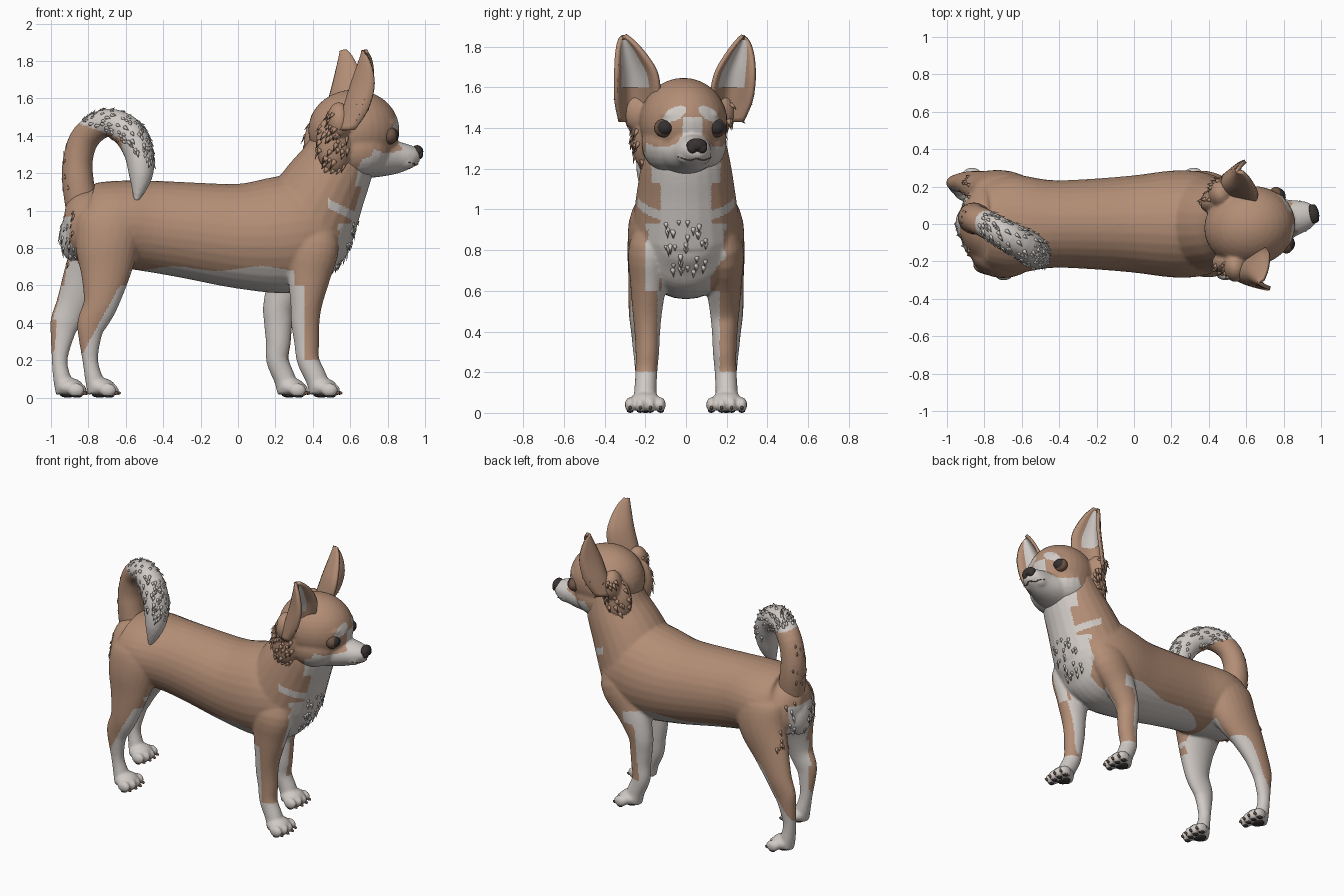
import bpy, bmesh, math, random
from mathutils import Vector, Matrix

random.seed(4)
if "Cube" in bpy.data.objects:
    bpy.data.objects.remove(bpy.data.objects["Cube"])


def material(name, rgb):
    m = bpy.data.materials.new(name)
    m.use_nodes = True
    m.diffuse_color = (*rgb, 1)
    m.node_tree.nodes["Principled BSDF"].inputs["Base Color"].default_value = (*rgb, 1)
    return m


TAN = material("tan_coat", (0.45, 0.27, 0.18))
WHITE = material("white_coat", (0.63, 0.59, 0.56))
DARK = material("nose_and_pads", (0.04, 0.033, 0.032))
EYE = material("eye_dark", (0.035, 0.03, 0.03))
RIM = material("eyelid_brown", (0.16, 0.09, 0.06))


def clamp(v):
    return max(0.0, min(1.0, v))


def spline(rows, steps=4):
    """Smooth curve through rows of numbers."""
    rows = [Vector(r) for r in rows]
    out = []
    for i in range(len(rows) - 1):
        a, b, c, d = (rows[max(0, min(len(rows) - 1, i + k))] for k in (-1, 0, 1, 2))
        for k in range(steps):
            t = k / steps
            out.append(0.5 * (2 * b + (c - a) * t + (2 * a - 5 * b + 4 * c - d) * t * t
                              + (3 * b - a - 3 * c + d) * t ** 3))
    return out + [rows[-1]]


def tube(bm, rows, sides=24):
    """Loft ellipses along x, y, z, half width sideways, half depth."""
    pts = spline(rows)
    rings = []
    for i, p in enumerate(pts):
        tan = (pts[min(i + 1, len(pts) - 1)] - pts[max(i - 1, 0)])
        tan = Vector(tan[:3]).normalized()
        v = tan.cross(Vector((0, 1, 0))).normalized()
        u = v.cross(tan)
        rings.append([bm.verts.new(Vector(p[:3]) + u * p[3] * math.cos(a) + v * p[4] * math.sin(a))
                      for a in (2 * math.pi * k / sides for k in range(sides))])
    for r, q in zip(rings, rings[1:]):
        for k in range(sides):
            n = (k + 1) % sides
            bm.faces.new((r[k], r[n], q[n], q[k]))
    bm.faces.new(rings[0][::-1])
    bm.faces.new(rings[-1])


def ball(bm, loc, size, seg=20):
    m = Matrix.Translation(loc) @ Matrix.Diagonal((*size, 1))
    bmesh.ops.create_uvsphere(bm, u_segments=seg, v_segments=seg // 2 + 2, radius=1, matrix=m)


def finish(bm, name, mats, rule=None, voxel=0, smooth=4):
    """Make an object, fuse its volumes, then colour its faces by a rule."""
    bmesh.ops.recalc_face_normals(bm, faces=bm.faces)
    me = bpy.data.meshes.new(name)
    bm.to_mesh(me)
    bm.free()
    ob = bpy.data.objects.new(name, me)
    bpy.context.collection.objects.link(ob)
    if voxel:
        mod = ob.modifiers.new("fuse", "REMESH")
        mod.mode, mod.voxel_size = "VOXEL", voxel
        mod = ob.modifiers.new("soften", "SMOOTH")
        mod.factor, mod.iterations = 0.5, smooth
        bpy.context.view_layer.update()
        ev = ob.evaluated_get(bpy.context.evaluated_depsgraph_get())
        ob.data = bpy.data.meshes.new_from_object(ev)
        ob.modifiers.clear()
    for m in mats:
        ob.data.materials.append(m)
    for f in ob.data.polygons:
        f.use_smooth = True
        if rule:
            f.material_index = int(rule(f.center))
    return ob


def fur(ob, name, where, count, length, flow):
    """Scatter small flat pointed tufts over the chosen faces."""
    faces = [f for f in ob.data.polygons if where(f.center)]
    bm = bmesh.new()
    for f in random.choices(faces, k=count):
        d = Vector(flow(f.center)).normalized()
        d = (d - f.normal * d.dot(f.normal) + f.normal * 0.3).normalized()
        side = d.cross(f.normal).normalized() * length * 0.35
        base, up = f.center - f.normal * 0.004, d * length * random.uniform(0.6, 1.2)
        v = [bm.verts.new(base + o) for o in (side, -side, f.normal * length * 0.2, up)]
        for tri in ((0, 1, 2), (0, 1, 3), (1, 2, 3), (2, 0, 3)):
            bm.faces.new([v[k] for k in tri]).material_index = f.material_index
    tufts = finish(bm, name, ob.data.materials)
    return tufts


# Torso, neck and legs fused into one body
def shift(y, z):
    return -0.145 * clamp((0.85 - z) / 0.3) - 0.025 * clamp((0.35 - z) / 0.2) if y > 0 else 0.0


body = bmesh.new()
torso = [(-.93, .97, .06, .06), (-.88, .96, .15, .15), (-.8, .93, .23, .21), (-.65, .93, .265, .23),
         (-.45, .915, .235, .245), (-.25, .893, .24, .258), (0, .865, .26, .28), (.2, .868, .285, .31),
         (.35, .885, .28, .31), (.48, .9, .235, .25), (.57, .9, .15, .16), (.6, .9, .06, .07)]
tube(body, [(x, 0, z, a, b) for x, z, a, b in torso], 32)
tube(body, [(.36, 0, .92, .265, .27), (.45, 0, 1.1, .24, .235), (.53, 0, 1.25, .215, .2), (.58, 0, 1.4, .18, .17)])
ball(body, (-.885, 0, .86), (.07, .1, .13))
HIND = [(-.68, .12, 1.06, .06, .1), (-.68, .15, .95, .115, .18), (-.7, .17, .8, .12, .17),
        (-.71, .2, .65, .085, .13), (-.735, .22, .5, .062, .093), (-.78, .22, .4, .05, .08),
        (-.792, .218, .33, .045, .063), (-.79, .21, .2, .04, .042), (-.77, .205, .1, .05, .048),
        (-.75, .205, .03, .06, .055)]
FRONT = [(.4, .14, .98, .05, .08), (.4, .18, .82, .1, .14), (.38, .185, .65, .09, .115), (.365, .19, .5, .073, .085),
         (.36, .19, .4, .063, .076), (.367, .19, .3, .058, .067), (.375, .195, .2, .054, .06),
         (.42, .2, .1, .055, .058), (.44, .2, .03, .065, .06)]
pads, claws = bmesh.new(), bmesh.new()
for side in (-1, 1):
    for leg, foot in ((HIND, -.73), (FRONT, .455)):
        tube(body, [(x + shift(side, z), side * y, z, a, b) for x, y, z, a, b in leg])
        fx, fy = foot + shift(side, 0), side * 0.2
        ball(body, (fx, fy, .055), (.075, .08, .05))
        ball(pads, (fx - .01, fy, .016), (.042, .046, .016), 12)
        for k in (-1.5, -.5, .5, 1.5):
            tx, ty = fx + .052 - .012 * abs(k), fy + k * .05
            ball(body, (tx, ty, .04), (.047, .027, .038), 12)
            ball(pads, (tx, ty, .011), (.022, .017, .011), 8)
            ball(claws, (tx + .042, ty, .025), (.016, .007, .01), 8)


def body_white(c):
    x, y, z = c
    s, leg_x = abs(y), c.x - shift(c.y, c.z)
    if z < 0.2:
        return True
    if x < -0.86 and 0.66 < z < 0.97 and s < 0.14:
        return True
    if z < 0.6:
        if x > 0:
            return s < (0.165 if y > 0 else 0.14) or leg_x < 0.355
        hock = leg_x < -0.825 and 0.25 < z < 0.42
        return not hock and (s < 0.195 or leg_x > -0.62 - 0.55 * (0.62 - z))
    if x > 0.3:
        edge = 0.46 + 0.3 * (z - 0.6) if z < 0.9 else 0.53
        bib = 0.2 if z < 0.93 else 0.125 if z < 1.13 else 0.17
        spur = abs(z - 1.02 + 0.5 * (x - .52)) < 0.025 and x > 0.48
        return (s < bib and x > edge) or spur or (s < 0.12 and z < 0.75)
    if x > -0.58:
        return z < 0.69 + 0.012 * math.sin(14 * x)
    return z < 0.72 and s < 0.17


body = finish(body, "body", (TAN, WHITE), body_white, 0.009, 6)
finish(pads, "paw_pads", (DARK,))
finish(claws, "claws", (RIM,))
fur(body, "chest_fur", lambda c: c.x > .52 and .66 < c.z < .95 and abs(c.y) < .1, 35, .045, lambda c: (.2, 0, -1))
fur(body, "rump_fur", lambda c: c.x < -.87 and .72 < c.z < 1.0, 40, .04, lambda c: (-.2, 0, -1))

# Curled tail
tail = bmesh.new()
tube(tail, [(-.83, .02, 1.0, .08, .09), (-.855, .03, 1.15, .085, .085), (-.855, .03, 1.28, .078, .08),
            (-.81, .01, 1.4, .075, .078), (-.7, -.05, 1.47, .078, .075), (-.59, -.11, 1.42, .085, .085),
            (-.53, -.15, 1.31, .085, .08), (-.52, -.18, 1.18, .065, .062), (-.545, -.2, 1.05, .012, .012)])
tail = finish(tail, "tail", (TAN, WHITE),
              lambda c: c.z > 1.16 - 0.36 * c.x and c.x > -.85 or c.x > -.62, 0.01, 3)
fur(tail, "tail_fur", lambda c: c.x > -.84 and c.z > 1.12 and (c.x + .72) + 1.6 * (c.z - 1.38) > .05, 150, .04,
    lambda c: (c.z - 1.3, -.3, -.72 - c.x))
fur(tail, "tail_base_fur", lambda c: c.x < -.9 and c.z > 1.1, 18, .03, lambda c: (0, 0, 1))

# Head, modelled straight and turned at the end
head = bmesh.new()
ball(head, (.62, 0, 1.43), (.245, .215, .217), 32)
tube(head, [(.66, 0, 1.29, .15, .12), (.76, 0, 1.285, .135, .105), (.85, 0, 1.285, .1, .088),
            (.92, 0, 1.29, .08, .066), (.96, 0, 1.297, .058, .046), (.975, 0, 1.3, .03, .025)])
for s in (-1, 1):
    ball(head, (.63, s * .08, 1.325), (.17, .13, .14))
    ball(head, (.48, s * .165, 1.36), (.1, .07, .16))
    ball(head, (.5, s * .2, 1.48), (.065, .08, .1))
    ball(head, (.78, s * .09, 1.465), (.055, .06, .035))
    ball(head, (.89, s * .04, 1.265), (.06, .045, .045))


def oval(a, b, ra, rb):
    return (a / ra) ** 2 + (b / rb) ** 2 < 1


def head_white(c):
    x, s, z = c.x, abs(c.y), c.z
    if x > .7 and (oval(s - .085, z - 1.47 + .4 * (s - .085), .055, .034) or (s < .05 and z < 1.45)):
        return True
    if oval(s - .14, z - 1.375, .08, .07) and x < .88:
        return False
    return z < 1.36 and x > .6 + 0.35 * (z - 1.2) and s < .2


head = finish(head, "head", (TAN, WHITE), head_white, 0.009, 7)
parts = [head]
parts.append(fur(head, "cheek_ruff", lambda c: c.x < .55 and 1.2 < c.z < 1.54 and abs(c.y) > .16,
                 90, .05, lambda c: (-.5, 0, -.8)))

# Eyes with lids, nose and mouth line
eyes, lids, nose = bmesh.new(), bmesh.new(), bmesh.new()
for s in (-1, 1):
    ball(eyes, (.8, s * .128, 1.402), (.04, .045, .039))
    ball(lids, (.791, s * .128, 1.4), (.041, .053, .046))
    ball(nose, (.975, s * .024, 1.302), (.018, .026, .026), 14)
ball(nose, (.965, 0, 1.316), (.032, .052, .034))
parts += [finish(eyes, "eyes", (EYE,)), finish(lids, "eyelids", (RIM,)), finish(nose, "nose", (DARK,))]
mouth = bmesh.new()
line = []
for k in range(-8, 9):
    hit, p, n, i = head.ray_cast(Vector((2, k * .0105, 1.252 - .01 * math.sin(abs(k) * .5))), Vector((-1, 0, 0)))
    if hit:
        line.append(p)
for a, b in zip(line, line[1:]):
    ball(mouth, (a + b) / 2, (.007, .007, .003), 8)
parts.append(finish(mouth, "mouth_line", (RIM,)))

# Cupped ears with pale linings
EAR = spline([(1.43, .23, .075), (1.52, .235, .1), (1.6, .24, .105), (1.68, .25, .096),
              (1.76, .272, .068), (1.82, .29, .036), (1.855, .3, .006)], 3)


def ear(name, side, mat, rows, reach, lift):
    bm = bmesh.new()
    grid = []
    for z, yc, hw in rows:
        ss = [reach * (k / 5 - 1) for k in range(11)]
        grid.append([bm.verts.new((.495 + lift + 1.2 * hw * s * s + .3 * (z - 1.45) - .015 * s,
                                   side * (yc + hw * s), z)) for s in ss])
    for r, q in zip(grid, grid[1:]):
        for k in range(10):
            bm.faces.new((r[k], r[k + 1], q[k + 1], q[k]))
    ob = finish(bm, name, (mat,))
    if not lift:
        mod = ob.modifiers.new("thickness", "SOLIDIFY")
        mod.thickness, mod.offset = 0.02, 0
    return ob


for side, word in ((1, "left"), (-1, "right")):
    shell = ear(word + "_ear", side, TAN, EAR, 1, 0)
    parts += [shell, ear(word + "_ear_lining", side, WHITE, EAR[6:-2], .64, .022)]
    parts.append(fur(shell, word + "_ear_fur", lambda c: c.z < 1.66 and abs(c.y) > .29, 20, .035,
                     lambda c: (.1, math.copysign(.8, c.y), -.4)))

turn = Matrix.Translation((.58, -.02, 0)) @ Matrix.Rotation(math.radians(11), 4, "Z") @ Matrix.Translation((-.58, 0, 0))
for ob in parts:
    ob.data.transform(turn)
